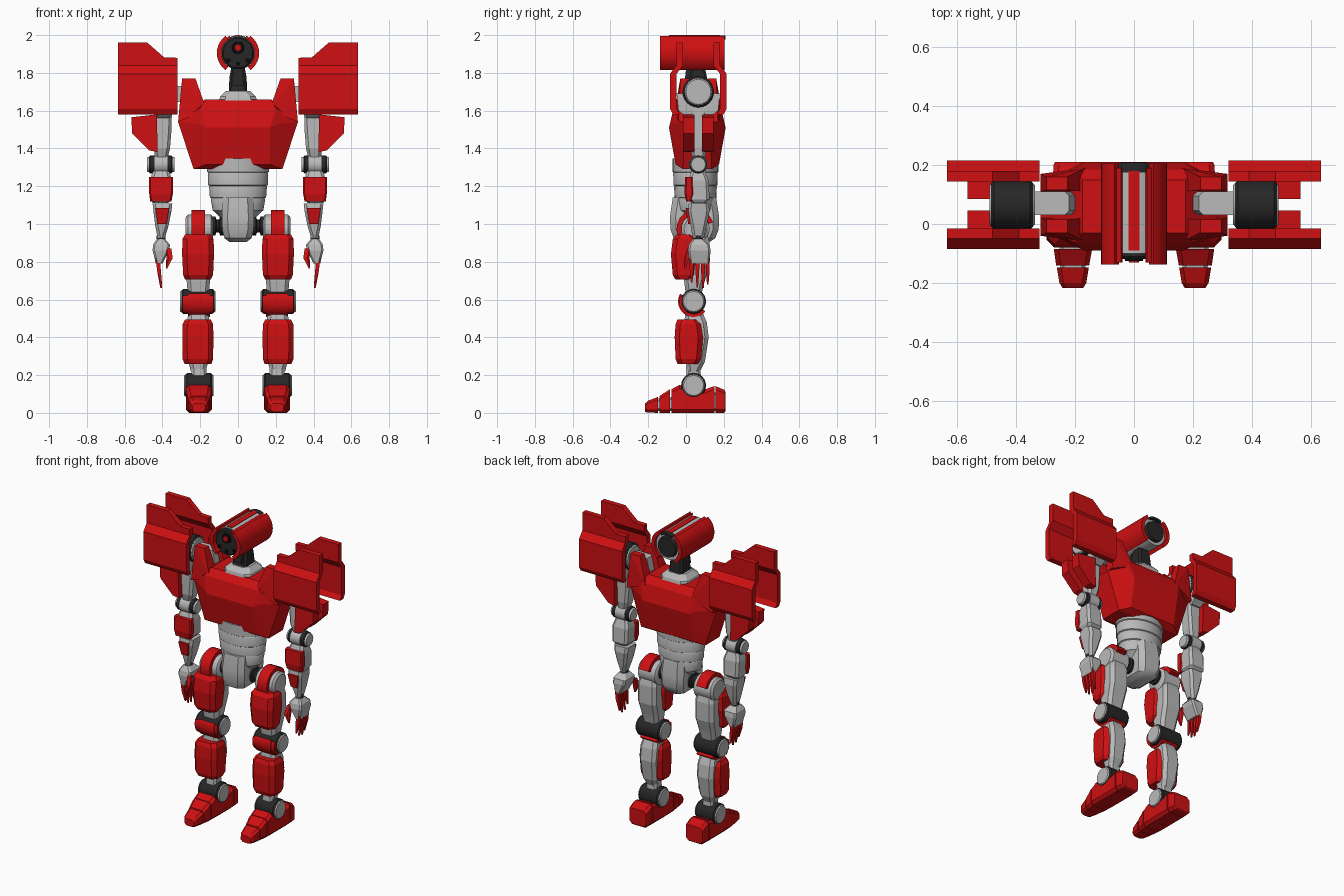
import bpy, bmesh, math


def material(name, rgb):
    m = bpy.data.materials.new(name)
    m.diffuse_color = (*rgb, 1)
    return m


RED = material("red paint", (0.62, 0.005, 0.006))
GREY = material("light grey", (0.49, 0.49, 0.49))
BLACK = material("charcoal", (0.02, 0.02, 0.021))
DARK = material("black", (0.004, 0.004, 0.004))


def finish(name, bm, mat, mirror=False, smooth=False):
    bmesh.ops.remove_doubles(bm, verts=bm.verts, dist=1e-5)
    bmesh.ops.recalc_face_normals(bm, faces=bm.faces)
    me = bpy.data.meshes.new(name)
    bm.to_mesh(me)
    bm.free()
    me.materials.append(mat)
    if smooth:
        me.shade_smooth()
        me.set_sharp_from_angle(angle=math.radians(35))
    ob = bpy.data.objects.new(name, me)
    bpy.context.collection.objects.link(ob)
    if mirror:
        ob.modifiers.new("mirror", 'MIRROR').use_mirror_merge = False
    return ob


def skin(name, mat, rings, mirror=False, smooth=False, closed=False):
    """Join equal rings of points with quads, and cap the ends."""
    bm = bmesh.new()
    vs = [[bm.verts.new(p) for p in r] for r in rings]
    n = len(vs[0])
    for a, b in zip(vs, vs[1:]):
        for i in range(n):
            j = (i + 1) % n
            bm.faces.new((a[i], a[j], b[j], b[i]))
    bm.faces.new(vs[0])
    bm.faces.new(vs[-1])
    return finish(name, bm, mat, mirror, smooth)


def loft(name, mat, secs, c=0.0, axis='z', mirror=True, smooth=False):
    """Chamfered rectangles (t, x0, x1, v0, v1) stacked along z or y."""
    rings = []
    for t, x0, x1, v0, v1 in secs:
        if c:
            p = [(x0 + c, v0), (x1 - c, v0), (x1, v0 + c), (x1, v1 - c),
                 (x1 - c, v1), (x0 + c, v1), (x0, v1 - c), (x0, v0 + c)]
        else:
            p = [(x0, v0), (x1, v0), (x1, v1), (x0, v1)]
        rings.append([(x, v, t) if axis == 'z' else (x, t, v) for x, v in p])
    return skin(name, mat, rings, mirror, smooth)


def lathe(name, mat, axis, centre, prof, mirror=True, n=24, sy=1.0):
    """Turn (position, radius) pairs around an axis through centre."""
    cx, cy, cz = centre
    rings = []
    for t, r in prof:
        ring = []
        for i in range(n):
            a = 2 * math.pi * i / n
            u, v = r * math.cos(a), r * math.sin(a)
            ring.append({'x': (t, cy + u, cz + v), 'y': (cx + u, t, cz + v),
                         'z': (cx + u, cy + v * sy, t)}[axis])
        rings.append(ring)
    return skin(name, mat, rings, mirror, True)


def arc(name, mat, axis, c, r0, r1, a0, a1, t0, t1, mirror=True, n=10):
    """Curved shell plate around the x or y axis."""
    rings = []
    for i in range(n + 1):
        a = math.radians(a0 + (a1 - a0) * i / n)
        ring = []
        for r, t in ((r0, t0), (r1, t0), (r1, t1), (r0, t1)):
            u, v = c[0] + r * math.cos(a), c[1] + r * math.sin(a)
            ring.append((t, u, v) if axis == 'x' else (u, t, v))
        rings.append(ring)
    return skin(name, mat, rings, mirror, True)


def hull(name, mat, pts, mirror=True):
    bm = bmesh.new()
    for p in pts:
        bm.verts.new(p)
    bmesh.ops.convex_hull(bm, input=bm.verts)
    bmesh.ops.delete(bm, geom=[v for v in bm.verts if not v.link_faces], context='VERTS')
    bmesh.ops.dissolve_limit(bm, angle_limit=0.02, verts=bm.verts, edges=bm.edges)
    return finish(name, bm, mat, mirror)


def joint(name, y, z, r, x0, x1, cap=0.006):
    """Black drum across x with grey end caps."""
    b = 0.01
    lathe(name + "_drum", BLACK, 'x', (0, y, z), [(x0, r - b), (x0 + b, r), (x1 - b, r), (x1, r - b)])
    lathe(name + "_cap", GREY, 'x', (0, y, z),
          [(x0 - cap, r * .8), (x0, r * .87), (x1, r * .87), (x1 + cap, r * .8)])


# Head: barrel, side shells, top stripes, face and eye
HZ = 1.905
lathe("head_barrel", GREY, 'y', (0, 0, HZ), [(-.10, .088), (.185, .088)], False, 32)
lathe("head_face", BLACK, 'y', (0, 0, HZ), [(-.118, .078), (-.11, .086), (-.09, .086)], False, 32)
lathe("head_back", BLACK, 'y', (0, 0, HZ), [(.18, .07), (.205, .064)], False, 32)
arc("head_side_shell", RED, 'y', (0, HZ), .088, .112, -54, 54, -.138, .205)
arc("head_shell_ridge", RED, 'y', (0, HZ), .088, .101, 54, 64, -.13, .19, n=3)
arc("head_top_strip", GREY, 'y', (0, HZ), .08, .091, 60, 120, -.10, .19, False)
arc("head_top_stripe", RED, 'y', (0, HZ), .088, .095, 79, 101, -.09, .18, False, 4)
arc("head_top_trim", BLACK, 'y', (0, HZ), .08, .094, 62, 118, .175, .208, False)
lathe("eye_ring", DARK, 'y', (0, 0, HZ + .028), [(-.126, .03), (-.11, .034)], False)
lathe("eye", RED, 'y', (0, 0, HZ + .028), [(-.131, .017), (-.12, .019)], False)
for i, (dx, dz) in enumerate([(-.052, -.04), (0, -.06), (.052, -.04)]):
    lathe(f"face_sensor_{i}", DARK, 'y', (dx, 0, HZ + dz), [(-.124, .011), (-.11, .013)], False, 12)

# Neck and collar
loft("neck", BLACK, [(1.68, -.05, .05, .0, .12), (1.78, -.045, .045, .02, .11), (1.83, -.035, .035, .03, .1)],
     .012, mirror=False)
loft("neck_block", BLACK, [(1.73, -.03, .03, -.01, .03), (1.82, -.025, .025, .0, .04)], mirror=False)
loft("collar", GREY, [(1.65, -.1, .1, -.035, .155), (1.675, -.095, .095, -.03, .15), (1.705, -.065, .065, -.005, .125)],
     .03, mirror=False)

# Chest: faceted block, same front and back around y = 0.06
pts = []
for x, dy, z in [(.175, .09, 1.66), (.2, .125, 1.615), (.17, .15, 1.51), (.21, .13, 1.53), (.317, .07, 1.54),
                 (.17, .115, 1.315), (.14, .115, 1.325), (.235, .075, 1.29)]:
    pts += [(sx * x, .06 + sy * dy, z) for sx in (1, -1) for sy in (1, -1)]
hull("chest", RED, pts, False)

# Paired plates in front of and behind the shoulder line (y = 0.065)
for tag, f in (("front", lambda y: y), ("back", lambda y: .13 - y)):
    hull(f"chest_horn_{tag}", RED, [(x, f(y), z) for x, z, y0, y1 in
         [(.317, 1.54, -.04, .02), (.296, 1.77, -.03, .015), (.225, 1.77, -.03, .015), (.165, 1.6, -.06, .02)]
         for y in (y0, y1)])
    loft(f"shoulder_plate_{tag}", RED, [(z, x, .635, f(y), f(y + .035)) for z, x, y in
         [(1.58, .32, -.068), (1.61, .32, -.085), (1.795, .32, -.085), (1.84, .32, -.05),
          (1.88, .32, -.05), (1.881, .39, -.05), (1.96, .48, -.05)]])
    hull(f"upper_arm_plate_{tag}", RED, [(x, f(y), z) for y in (-.015, .045) for x, z in
         [(.43, 1.58), (.565, 1.565), (.56, 1.48), (.47, 1.39), (.425, 1.38)]])

# Abdomen tiers and pelvis
tiers = []
zr = [(1.35, .168), (1.27, .162), (1.2, .156), (1.135, .147), (1.065, .132)]
for (z0, r0), (z1, r1) in zip(zr, zr[1:]):
    tiers += [(z0 - .004, r0 - .003), (z1 + .006, r1 + .002), (z1 + .002, r1 - .006)]
tiers += [(1.03, .09)]
lathe("abdomen", GREY, 'z', (0, .05, 0), tiers, False, 20, .74)
loft("pelvis", GREY, [(.905, -.045, .045, -.03, .125), (.925, -.072, .072, -.065, .155),
     (.97, -.083, .083, -.082, .173), (1.04, -.085, .085, -.085, .175), (1.14, -.08, .08, -.07, .16)],
     .03, mirror=False, smooth=True)

# Shoulder and arm
loft("shoulder_link", GREY, [(1.645, .2, .36, .03, .11), (1.73, .22, .36, .03, .11)], .015)
joint("shoulder", .065, 1.70, .083, .342, .485)
loft("shoulder_yoke", GREY, [(1.56, .36, .44, .01, .12), (1.6, .355, .445, -.04, .17), (1.69, .355, .445, -.05, .18)])
loft("upper_arm", GREY, [(1.35, .372, .44, .035, .1), (1.4, .36, .445, .02, .11), (1.5, .352, .445, .02, .11),
     (1.6, .35, .445, .02, .11)], .015)
joint("elbow", .065, 1.315, .047, .342, .475)
lathe("elbow_core", GREY, 'x', (0, .065, 1.315), [(.372, .051), (.442, .051)])
loft("forearm", GREY, [(1.11, .37, .45, .03, .105), (1.13, .352, .463, .015, .125), (1.23, .35, .465, .01, .12),
     (1.285, .365, .45, .03, .1)], .015)
loft("forearm_plate", RED, [(1.12, .352, .465, .0, .03), (1.16, .345, .47, -.008, .04), (1.25, .345, .47, -.005, .035)],
     .008)
loft("lower_forearm", GREY, [(.925, .388, .425, .035, .095), (.99, .368, .438, .025, .11), (1.07, .352, .448, .01, .125),
     (1.108, .348, .452, .015, .12)], .015)
loft("wrist_plate", RED, [(1.0, .378, .425, .012, .03), (1.085, .365, .438, -.002, .03)])
lathe("wrist", BLACK, 'z', (.407, .065, 0), [(.905, .024), (.94, .024)], n=12)

# Hand: palm, four fingers and a thumb
loft("palm", GREY, [(.79, .4, .435, .02, .125), (.86, .365, .452, .01, .13), (.89, .36, .45, .015, .125),
     (.92, .385, .43, .035, .095)], .01)
for i, (y, tip) in enumerate([(.03, .69), (.06, .665), (.09, .66), (.115, .68)]):
    hull(f"finger_{i}", RED, [(x + dx, y + dy, z) for x, z, w in
         [(.425, .82, .011), (.418, .75, .010), (.407, tip, .004)] for dx in (-w, w) for dy in (-w, w)])
hull("thumb", RED, [(x + dx, y + dy, z) for x, y, z, w in
     [(.365, .02, .87, .012), (.357, .0, .82, .011), (.378, -.005, .765, .004)] for dx in (-w, w) for dy in (-w, w)])

# Hip
lathe("hip_axle", BLACK, 'x', (0, .05, .99), [(.07, .05), (.095, .05), (.1, .035), (.115, .035), (.12, .05), (.15, .05)])
lathe("hip_drum", GREY, 'x', (0, .05, .975), [(.133, .06), (.143, .075), (.265, .075), (.277, .06)])
arc("hip_band", RED, 'x', (.05, .975), .07, .1, 20, 200, .175, .245)

# Thigh
loft("thigh", GREY, [(.62, .155, .265, .0, .08), (.7, .148, .272, -.01, .1), (.78, .142, .278, .0, .125),
     (.9, .142, .278, .0, .125), (.96, .155, .265, .0, .11)], .02)
loft("thigh_plate", RED, [(.705, .145, .28, -.055, .03), (.73, .132, .29, -.07, .05), (.84, .127, .296, -.08, .065),
     (.92, .129, .294, -.07, .06), (.945, .145, .28, -.05, .04)], .025)

# Knee
joint("knee", .04, .59, .066, .125, .3)
arc("knee_guard", RED, 'x', (.04, .59), .06, .082, 150, 320, .148, .266, n=14)
arc("knee_guard_wide", RED, 'x', (.04, .59), .06, .076, 155, 235, .13, .293)

# Shin
loft("shin", GREY, [(.22, .17, .25, .005, .075), (.27, .158, .262, .0, .1), (.4, .15, .27, -.01, .12),
     (.48, .15, .27, -.01, .11), (.55, .16, .26, .0, .08)], .02)
loft("shin_plate", RED, [(.26, .14, .283, -.045, .065), (.285, .132, .293, -.055, .08), (.4, .13, .295, -.06, .09),
     (.47, .132, .293, -.055, .08), (.495, .145, .28, -.045, .065)], .025)

# Ankle and foot
loft("ankle_shaft", GREY, [(.12, .155, .255, .0, .08), (.18, .168, .245, .0, .08), (.25, .168, .245, .005, .075)], .012)
joint("ankle", .04, .145, .066, .135, .28)
loft("foot_toe", RED, [(-.217, .172, .242, .005, .05), (-.2, .162, .253, .002, .065), (-.147, .153, .262, .0, .085)],
     .014, 'y')
loft("foot_front", RED, [(-.14, .152, .264, .0, .09), (-.085, .142, .272, .0, .125)], .016, 'y')
loft("foot_middle", RED, [(-.078, .141, .274, .0, .125), (-.035, .139, .276, .0, .148), (.03, .138, .276, .0, .125),
     (.09, .138, .276, .0, .12), (.15, .138, .276, .0, .142)], .018, 'y')
loft("foot_heel", RED, [(.157, .139, .275, .0, .142), (.2, .141, .273, .0, .123), (.21, .146, .268, .008, .112)],
     .018, 'y')
loft("foot_core", GREY, [(-.15, .165, .25, .01, .075), (.17, .155, .26, .01, .11)], .012, 'y')
